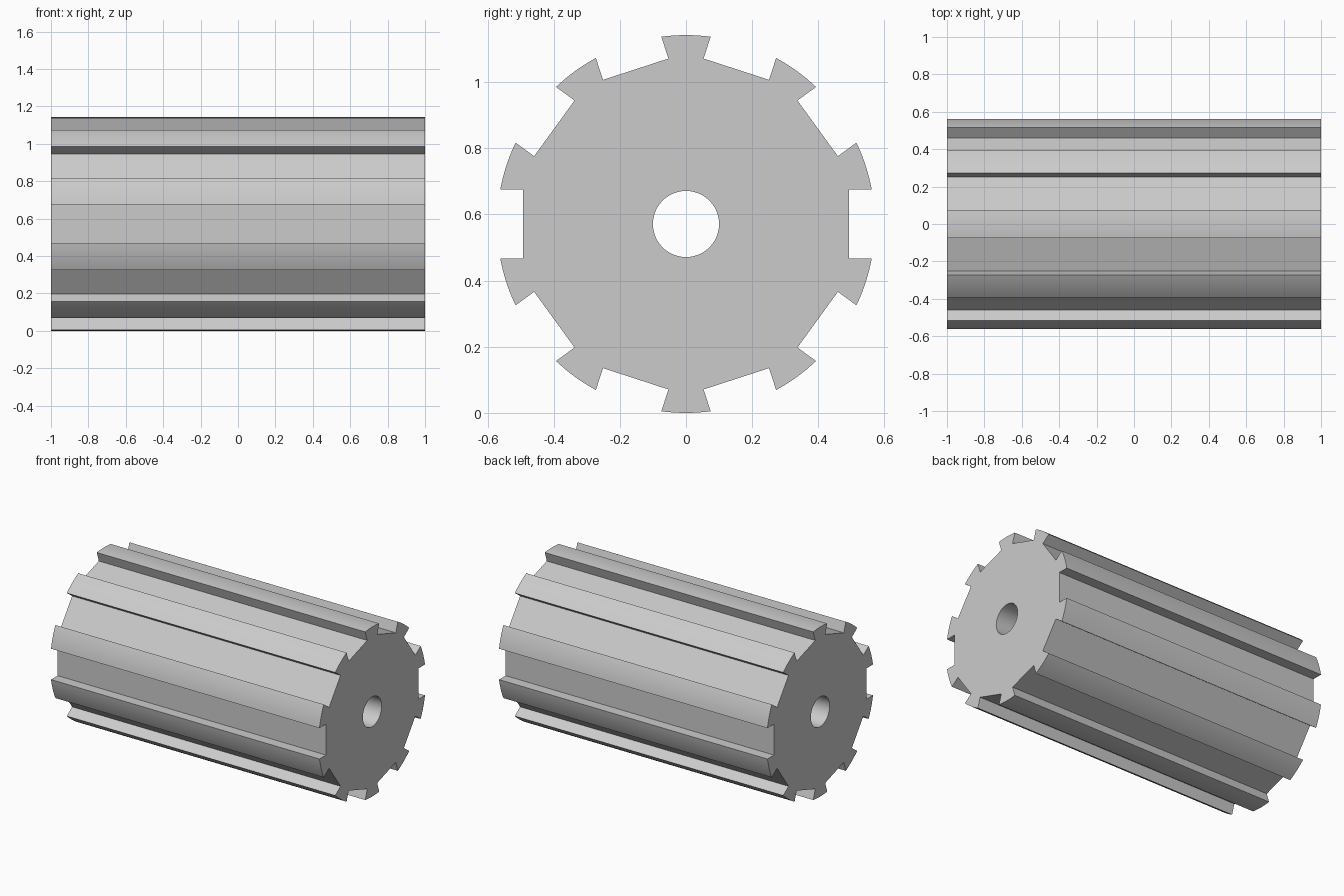
import bpy, bmesh
from math import sin, cos, pi, asin, radians
from mathutils import Matrix

cube = bpy.data.objects.get("Cube")
if cube:
    bpy.data.objects.remove(cube, do_unlink=True)

LENGTH = 2.0
RADIUS = 0.571        # outer radius of the teeth
FLAT = 0.492          # distance from axis to slot floor
SLOT_HALF = 0.104     # half width of a slot
BORE = 0.1
SLOTS = 10
ARC_STEPS = 8

metal = bpy.data.materials.new("light grey metal")
metal.use_nodes = True
grey = (0.6, 0.6, 0.6, 1)
metal.diffuse_color = grey
metal.node_tree.nodes["Principled BSDF"].inputs["Base Color"].default_value = grey


def polar(r, a):
    return (r * cos(a), r * sin(a))


# Outline of the slotted roller: slot floor, then the rounded tooth
pitch = 2 * pi / SLOTS
edge = asin(SLOT_HALF / RADIUS)
outline = []
for k in range(SLOTS):
    a = (k + 0.5) * pitch
    for side in (-SLOT_HALF, SLOT_HALF):
        outline.append((FLAT * cos(a) - side * sin(a), FLAT * sin(a) + side * cos(a)))
    for i in range(ARC_STEPS + 1):
        outline.append(polar(RADIUS, a + edge + (pitch - 2 * edge) * i / ARC_STEPS))
bore = [polar(BORE, 2 * pi * i / 48) for i in range(48)]

# Extrude the filled outline with the bore as a hole
curve = bpy.data.curves.new("roller_profile", 'CURVE')
curve.dimensions = '2D'
curve.fill_mode = 'BOTH'
curve.extrude = LENGTH / 2
for points in (outline, bore):
    spline = curve.splines.new('POLY')
    spline.points.add(len(points) - 1)
    for p, (x, y) in zip(spline.points, points):
        p.co = (x, y, 0, 1)
    spline.use_cyclic_u = True
helper = bpy.data.objects.new("roller_profile", curve)
bpy.context.collection.objects.link(helper)
bpy.context.view_layer.update()
evaluated = helper.evaluated_get(bpy.context.evaluated_depsgraph_get())
mesh = bpy.data.meshes.new_from_object(evaluated)
bpy.data.objects.remove(helper, do_unlink=True)

# Weld, lay along x with a tooth at the top, and lift onto the ground
bm = bmesh.new()
bm.from_mesh(mesh)
bmesh.ops.remove_doubles(bm, verts=bm.verts, dist=1e-4)
bmesh.ops.transform(bm, verts=bm.verts,
                    matrix=Matrix.Translation((0, 0, RADIUS)) @ Matrix.Rotation(pi / 2, 4, 'Y'))
bmesh.ops.recalc_face_normals(bm, faces=bm.faces)
bm.to_mesh(mesh)
bm.free()
mesh.materials.clear()
mesh.materials.append(metal)

roller = bpy.data.objects.new("slotted_roller", mesh)
bpy.context.collection.objects.link(roller)
bpy.ops.object.select_all(action='DESELECT')
roller.select_set(True)
bpy.context.view_layer.objects.active = roller
bpy.ops.object.shade_smooth_by_angle(angle=radians(30))
